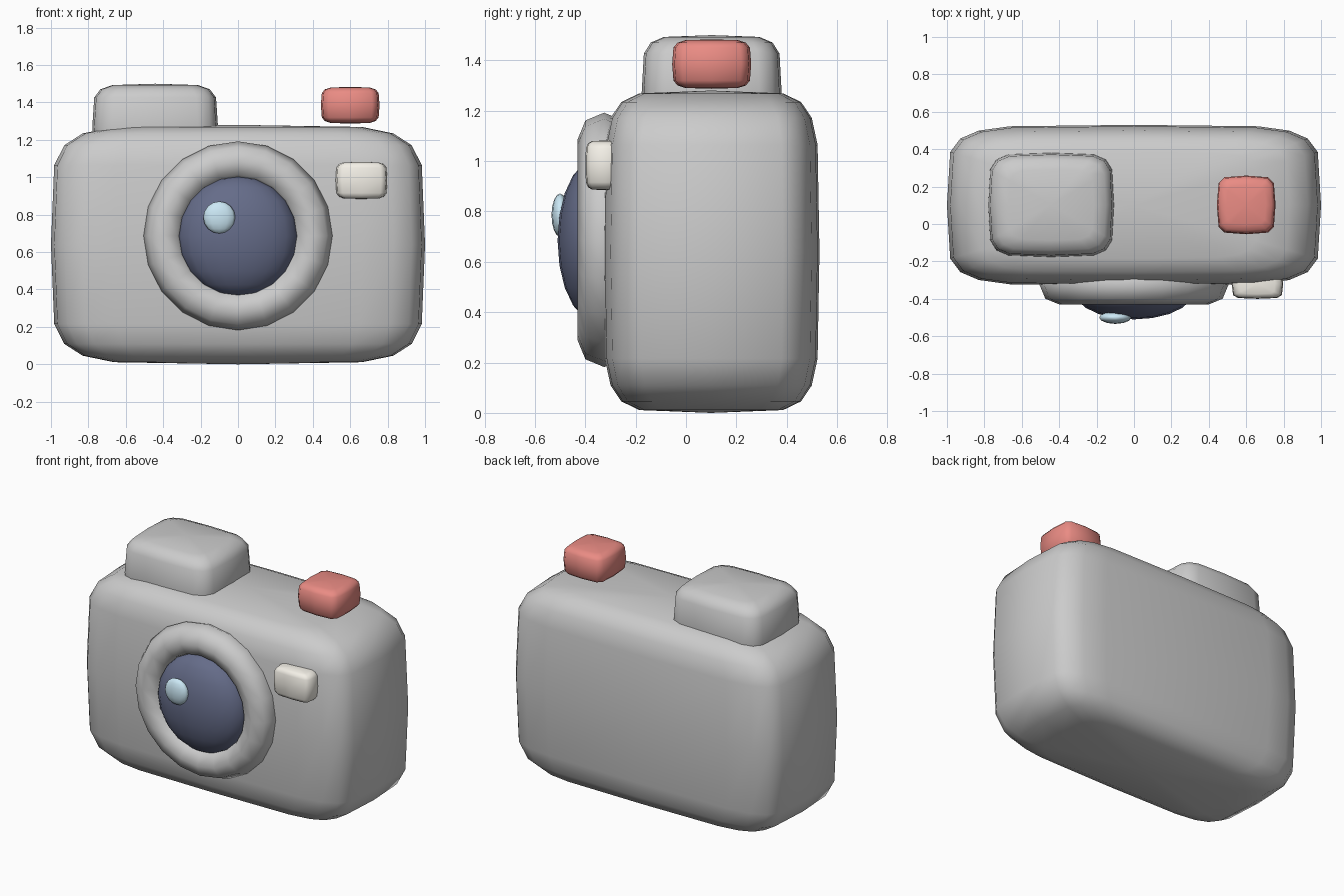
import bpy, math
from math import sin, cos, pi

if "Cube" in bpy.data.objects:
    bpy.data.objects.remove(bpy.data.objects["Cube"])


def material(name, rgb):
    m = bpy.data.materials.new(name)
    m.diffuse_color = (*rgb, 1)
    m.use_nodes = True
    m.node_tree.nodes["Principled BSDF"].inputs["Base Color"].default_value = m.diffuse_color
    return m


def spow(v, e):
    return math.copysign(abs(v) ** e, v) if abs(v) > 1e-9 else 0.0


def finish(obj, mat):
    for p in obj.data.polygons:
        p.use_smooth = True
    if mat:
        obj.data.materials.append(mat)
    return obj


def rounded(name, centre, half, e=1.0, segs=20, rings=10, mat=None):
    """Superellipsoid: e = 1 is an ellipsoid, smaller e is a softer box."""
    verts = [(0, 0, -half[2])]
    for i in range(1, rings):
        lat = -pi / 2 + pi * i / rings
        c, s = spow(cos(lat), e), spow(sin(lat), e)
        for j in range(segs):
            a = 2 * pi * j / segs
            verts.append((half[0] * c * spow(cos(a), e),
                          half[1] * c * spow(sin(a), e), half[2] * s))
    verts.append((0, 0, half[2]))
    top, last = len(verts) - 1, 1 + (rings - 2) * segs
    faces = []
    for j in range(segs):
        k = (j + 1) % segs
        faces.append((0, 1 + k, 1 + j))
        faces.append((top, last + j, last + k))
        for i in range(rings - 2):
            a, b = 1 + i * segs, 1 + (i + 1) * segs
            faces.append((a + j, a + k, b + k, b + j))
    me = bpy.data.meshes.new(name)
    me.from_pydata(verts, [], faces)
    obj = bpy.data.objects.new(name, me)
    obj.location = centre
    bpy.context.collection.objects.link(obj)
    return finish(obj, mat)


red = material("red", (0.82, 0.26, 0.23))
navy = material("navy", (0.13, 0.15, 0.25))
cream = material("cream", (0.9, 0.87, 0.8))
blue = material("light_blue", (0.6, 0.81, 0.92))

# Body and viewfinder hump
rounded("body", (0, 0.10, 0.64), (1.0, 0.43, 0.64), 0.35)
rounded("viewfinder_hump", (-0.443, 0.102, 1.27), (0.336, 0.278, 0.23), 0.4, 16, 8)

# Shutter button and flash
rounded("shutter_button", (0.6, 0.102, 1.385), (0.157, 0.157, 0.098), 0.42, 12, 8, red)
rounded("flash", (0.66, -0.32, 0.983), (0.138, 0.08, 0.099), 0.4, 12, 8, cream)

# Lens ring
bpy.ops.mesh.primitive_torus_add(major_segments=20, minor_segments=8,
                                 major_radius=0.4, minor_radius=0.105,
                                 location=(0, -0.325, 0.687),
                                 rotation=(pi / 2, 0, 0))
ring = bpy.context.object
ring.name = "lens_ring"
finish(ring, None)

# Lens glass and its glint
rounded("lens_glass", (0, -0.36, 0.685), (0.32, 0.15, 0.32), 1.0, 20, 10, navy)
rounded("lens_glint", (-0.1, -0.5, 0.785), (0.086, 0.034, 0.086), 1.0, 12, 8, blue)
